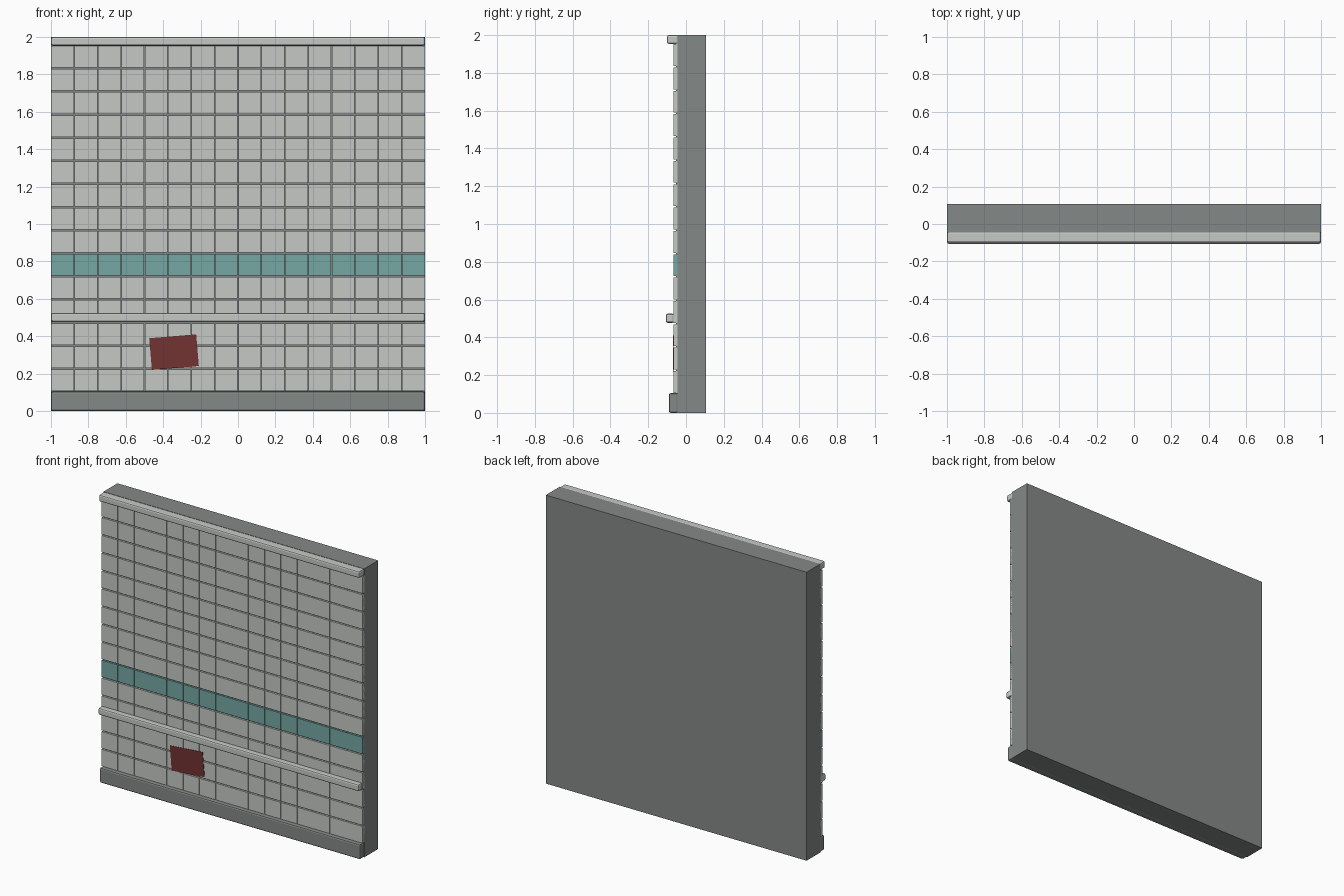
import bpy, bmesh, math
from mathutils import Matrix

if "Cube" in bpy.data.objects:
    bpy.data.objects.remove(bpy.data.objects["Cube"])


def material(name, rgb):
    m = bpy.data.materials.new(name)
    m.diffuse_color = (*rgb, 1)
    m.use_nodes = True
    m.node_tree.nodes["Principled BSDF"].inputs["Base Color"].default_value = m.diffuse_color
    return m


LIGHT = material("pale_tile", (0.565, 0.584, 0.558))
DARK = material("grey_concrete", (0.231, 0.250, 0.243))
TEAL = material("teal_tile", (0.181, 0.392, 0.376))
RED = material("dark_red", (0.171, 0.032, 0.032))


def add_box(bm, lo, hi, mat_index=0):
    size = [b - a for a, b in zip(lo, hi)]
    mid = [(a + b) / 2 for a, b in zip(lo, hi)]
    made = bmesh.ops.create_cube(bm, size=1, matrix=Matrix.Translation(mid) @ Matrix.Diagonal((*size, 1)))
    for f in {f for v in made["verts"] for f in v.link_faces}:
        f.material_index = mat_index


def finish(bm, name, mats, bevel=0):
    me = bpy.data.meshes.new(name)
    bm.to_mesh(me)
    bm.free()
    for m in mats:
        me.materials.append(m)
    ob = bpy.data.objects.new(name, me)
    bpy.context.collection.objects.link(ob)
    if bevel:
        mod = ob.modifiers.new("bevel", "BEVEL")
        mod.width = bevel
        mod.segments = 2
    return ob


def box(name, lo, hi, mat, bevel=0):
    bm = bmesh.new()
    add_box(bm, lo, hi)
    return finish(bm, name, [mat], bevel)


WALL_Y, TILE_Y = -0.045, -0.066

# Solid wall behind the tiles
box("wall_slab", (-1, WALL_Y, 0), (1, 0.107, 2), DARK)

# Tile grid: 15 rows of 16, the sixth row is the teal stripe
ROWS, COLS, Z0, Z1 = 15, 16, 0.102, 1.956
rh, cw = (Z1 - Z0) / ROWS, 2 / COLS
gx, gz = 0.0015, 0.004
bm = bmesh.new()
for r in range(ROWS):
    for c in range(COLS):
        xa, xb = -1 + c * cw, -1 + (c + 1) * cw
        xa += gx if c else 0
        xb -= gx if c < COLS - 1 else 0
        add_box(bm, (xa, TILE_Y, Z0 + r * rh + gz), (xb, WALL_Y, Z0 + (r + 1) * rh - gz),
                1 if r == 5 else 0)
finish(bm, "wall_tiles", [LIGHT, TEAL])

# Grout bed set back between the tiles
box("grout_bed", (-1, -0.053, Z0), (1, WALL_Y, Z1), DARK)

# Skirting, handrail and top trim
box("skirting", (-0.999, -0.091, 0), (0.999, -0.04, 0.104), DARK, 0.01)
box("handrail", (-0.999, -0.107, 0.477), (0.999, -0.063, 0.525), LIGHT, 0.01)
box("top_trim", (-0.999, -0.1, 1.953), (0.999, -0.04, 2), LIGHT, 0.01)

# Tilted poster on the lower tiles
poster = box("poster", (-0.126, -0.0015, -0.085), (0.126, 0.0015, 0.085), RED)
poster.location = (-0.342, -0.0675, 0.315)
poster.rotation_euler = (0, math.radians(-4.8), 0)
